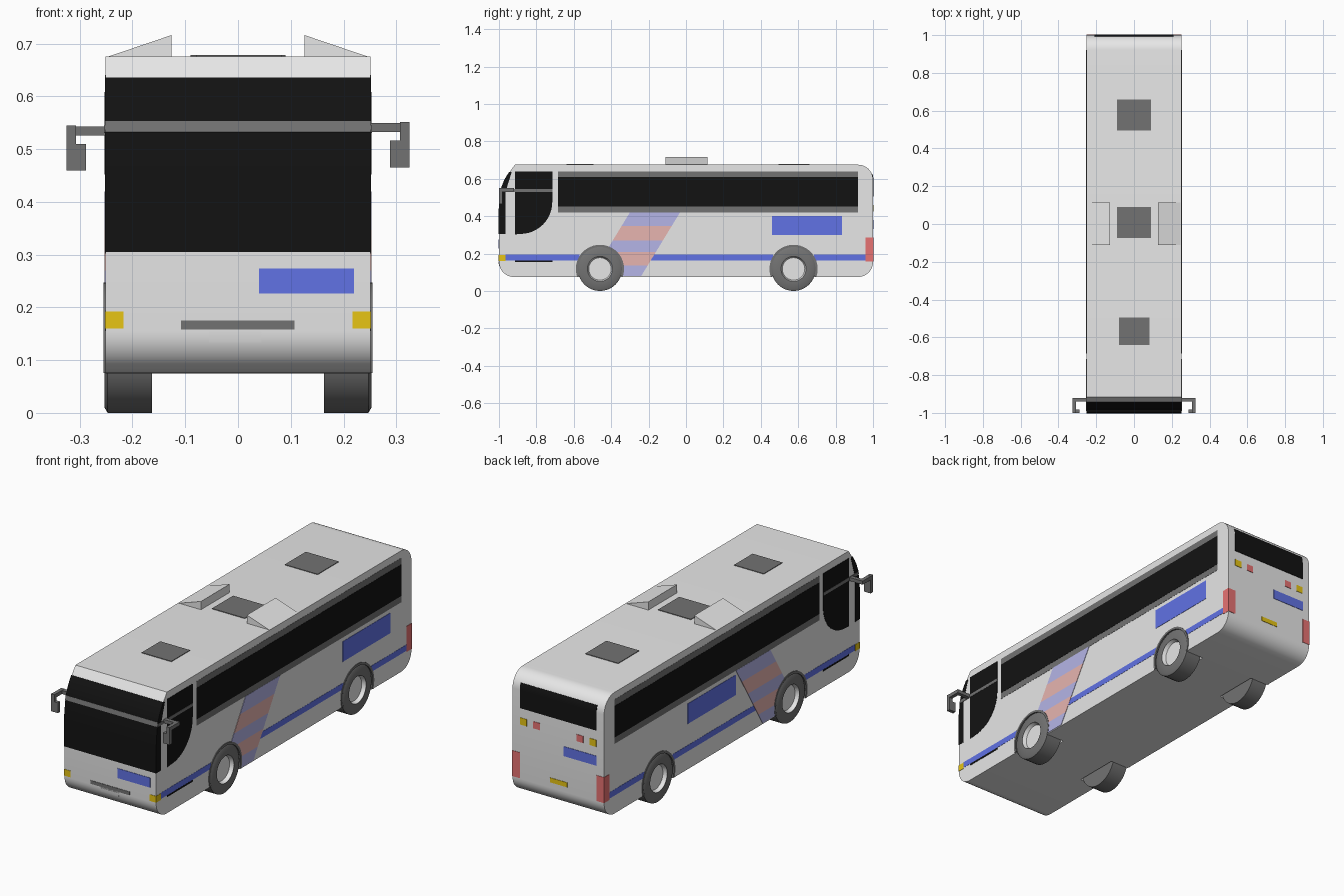
import bpy, bmesh
from math import sin, cos, pi, radians, sqrt

cube = bpy.data.objects.get("Cube")
if cube:
    bpy.data.objects.remove(cube, do_unlink=True)


def material(name, *rgb):
    m = bpy.data.materials.new(name)
    m.use_nodes = True
    m.diffuse_color = (*rgb, 1)
    m.node_tree.nodes["Principled BSDF"].inputs["Base Color"].default_value = (*rgb, 1)
    return m


PAINT = material("silver_paint", .8, .8, .8)
GLASS = material("black_glass", .006, .006, .006)
GREY = material("dark_grey", .17, .17, .17)
BLUE = material("blue", .12, .17, .78)
RED = material("red", .9, .19, .19)
AMBER = material("amber", .88, .61, .008)
PALE_BLUE = material("pale_blue", .53, .53, .92)
PINK = material("pink", .92, .53, .5)
WHITE = material("off_white", .9, .9, .9)


def finish(name, bm, mat, smooth=False):
    bmesh.ops.recalc_face_normals(bm, faces=bm.faces)
    me = bpy.data.meshes.new(name)
    bm.to_mesh(me)
    bm.free()
    me.materials.append(mat)
    ob = bpy.data.objects.new(name, me)
    bpy.context.collection.objects.link(ob)
    bpy.ops.object.select_all(action='DESELECT')
    ob.select_set(True)
    bpy.context.view_layer.objects.active = ob
    if smooth:
        bpy.ops.object.shade_smooth_by_angle(angle=radians(35))
    return ob


def prism(name, outline, a, b, mat, axis='X', smooth=False):
    """Extrude an outline of (y, z) along x, or of (x, z) along y."""
    bm = bmesh.new()
    put = (lambda p, t: (t, p[0], p[1])) if axis == 'X' else (lambda p, t: (p[0], t, p[1]))
    rings = [[bm.verts.new(put(p, t)) for p in outline] for t in (a, b)]
    n = len(outline)
    for i in range(n):
        j = (i + 1) % n
        bm.faces.new((rings[0][i], rings[0][j], rings[1][j], rings[1][i]))
    for r in rings:
        bm.faces.new(r)
    return finish(name, bm, mat, smooth)


def rect(y0, y1, z0, z1):
    return [(y0, z0), (y1, z0), (y1, z1), (y0, z1)]


def box(name, x0, x1, y0, y1, z0, z1, mat):
    return prism(name, rect(y0, y1, z0, z1), x0, x1, mat)


def lathe(name, profile, cy, cz, side, mat, steps=40):
    """Spin a profile of (radius, x) round the axle."""
    bm = bmesh.new()
    rings = [[bm.verts.new((side * x, cy + r * cos(2 * pi * i / steps), cz + r * sin(2 * pi * i / steps)))
              for i in range(steps)] for r, x in profile]
    for p, q in zip(rings, rings[1:]):
        for i in range(steps):
            j = (i + 1) % steps
            bm.faces.new((p[i], p[j], q[j], q[i]))
    bmesh.ops.remove_doubles(bm, verts=bm.verts, dist=1e-5)
    return finish(name, bm, mat, True)


def arc(cy, cz, r, a0, a1, n=10):
    return [(cy + r * cos(radians(a0 + (a1 - a0) * i / n)),
             cz + r * sin(radians(a0 + (a1 - a0) * i / n))) for i in range(n + 1)]


# Body shell: front and rear outlines, both running upwards
HALF, SKIN = .251, .2525
BOTTOM, TOP = .075, .675
FRONT = arc(-.92, .155, .08, 270, 180) + [(-1, .42), (-.998, .47), (-.99, .53), (-.983, .56),
                                        (-.971, .59), (-.957, .615), (-.942, .637), (-.915, TOP)]
REAR = arc(.92, .155, .08, 270, 360) + arc(.92, .595, .08, 0, 90)
body = prism("body_shell", FRONT + REAR[::-1], -HALF, HALF, PAINT, smooth=True)

# Wheel wells
AXLES = {"front": -.46, "rear": .575}
AXLE_Z, WELL = .118, .122
for end, y in AXLES.items():
    for s in (-1, 1):
        cutter = prism("well_cutter", arc(y, AXLE_Z, WELL, 0, 351, 39), s * .15, s * .3, PAINT)
        cutter.hide_render = True
        mod = body.modifiers.new("well", 'BOOLEAN')
        mod.operation, mod.solver, mod.object = 'DIFFERENCE', 'EXACT', cutter
        bpy.context.view_layer.objects.active = body
        bpy.ops.object.modifier_apply(modifier=mod.name)
        bpy.data.objects.remove(cutter, do_unlink=True)


def edge_y(chain, z):
    for (y0, z0), (y1, z1) in zip(chain, chain[1:]):
        if z0 <= z <= z1 and z1 > z0:
            return y0 + (y1 - y0) * (z - z0) / (z1 - z0)
    return chain[-1][0]


def follow(chain, z0, z1):
    zs = [z0] + [p[1] for p in chain if z0 + .001 < p[1] < z1 - .001] + [z1]
    return [(edge_y(chain, z), z) for z in sorted(set(zs))]


def wrap(name, chain, x0, x1, z0, z1, mat, out=.002):
    """Thin panel hugging the front or rear of the shell."""
    d = -out if chain is FRONT else out
    line = follow(chain, z0, z1)
    prism(name, [(y + d, z + out / 2 * (z > .5)) for y, z in line] + [(y - d, z) for y, z in line[::-1]],
          x0, x1, mat, smooth=True)


def side_plate(name, outline, mat, out=SKIN, sides=(1, -1)):
    for s in sides:
        prism(("left_" if s > 0 else "right_") + name, outline, s * .249, s * out, mat)


# Front panels
wrap("windscreen", FRONT, -SKIN, SKIN, .305, .635, GLASS)
wrap("windscreen_band", FRONT, -SKIN, SKIN, .53, .551, GREY, .004)
wrap("front_sign", FRONT, .04, .22, .226, .274, BLUE)
wrap("front_grille", FRONT, -.108, .107, .158, .175, GREY)
wrap("front_number_plate", FRONT, -.055, .045, .133, .154, WHITE)

# Rear panels
wrap("rear_window", REAR, -.21, .21, .505, .628, GLASS)
wrap("rear_sign", REAR, -.21, -.03, .332, .38, BLUE)
wrap("rear_number_plate", REAR, -.05, .045, .182, .205, AMBER)
for s in (-1, 1):
    wrap("headlamp", FRONT, *sorted((s * .217, s * SKIN)), .16, .192, AMBER)
    wrap("tail_lamp", REAR, *sorted((s * .21, s * SKIN)), .158, .285, RED)
    wrap("rear_indicator", REAR, *sorted((s * .172, s * .209)), .425, .459, AMBER)
    wrap("rear_brake_lamp", REAR, *sorted((s * .1, s * .137)), .425, .459, RED)

# Side glazing
side_plate("window_frame", rect(-.685, .92, .42, .64), GREY, .252)
side_plate("window_strip", rect(-.685, .92, .452, .608), GLASS, .253)
side_plate("cab_window", [(-.915, .64), (-.915, .302)] + arc(-.885, .475, .17, 270, 360, 12)
           + [(-.715, .64)], GLASS)
side_plate("windscreen_return", follow(FRONT, .305, .635) + [(-.932, .635), (-.965, .53), (-.965, .305)], GLASS)
side_plate("cab_band", rect(-.99, -.715, .53, .545), GREY, .2535)
side_plate("cab_sill_line", rect(-.915, -.715, .155, .164), GLASS)

# Side lamps, signs and waist stripe
side_plate("headlamp_return", rect(-1, -.965, .16, .192), AMBER)
side_plate("tail_lamp_return", follow(REAR, .158, .285) + [(.96, .285), (.96, .158)], RED)
for y0, y1 in ((-.965, -.57), (-.35, .465), (.685, .96)):
    side_plate("waist_stripe", rect(y0, y1, .164, .194), BLUE, .252)
side_plate("side_sign", rect(.46, .835, .3, .4), BLUE, sides=(1,))
side_plate("side_sign", rect(-.03, .345, .3, .4), BLUE, sides=(-1,))


# Slanted banner in alternating bands, trimmed round the front wheel
def banner_left(z):
    slant, dz = -.3 - .61 * (.42 - z), z - AXLE_Z
    return slant if abs(dz) > WELL else max(slant, AXLES["front"] + sqrt(WELL ** 2 - dz ** 2))


levels = [.42, .347, .27, .207, .135, .08]
for i, (z1, z0) in enumerate(zip(levels, levels[1:])):
    zs = [z0 + (z1 - z0) * k / 6 for k in range(7)]
    right = [(-.032 - .61 * (.42 - z), z) for z in (z1, z0)]
    side_plate("banner_band", [(banner_left(z), z) for z in zs] + right, PINK if i % 2 else PALE_BLUE, .2528)

# Wheels and arches
for end, y in AXLES.items():
    for s in (-1, 1):
        lathe(end + "_tyre", [(.067, .235), (.067, .253), (.108, .253), (.118, .247), (.118, .163), (0, .163)],
              y, AXLE_Z, s, GREY)
        lathe(end + "_hub", [(0, .234), (.06, .234), (.067, .252)], y, AXLE_Z, s, WHITE)
        prism(end + "_arch", arc(y, AXLE_Z, .129, -19, 199, 28) + arc(y, AXLE_Z, .117, 199, -19, 28),
              s * .235, s * .2545, GREY, smooth=True)

# Roof hatches and pods
for x0, x1, y0, y1 in ((-.09, .09, .495, .66), (-.09, .09, -.075, .09), (-.08, .083, -.64, -.495)):
    box("roof_hatch", x0, x1, y0, y1, .67, .678, GREY)
for s in (-1, 1):
    prism("roof_pod", [(s * .25, .674), (s * .126, .716), (s * .126, .674)], -.11, .115, PAINT, axis='Y')

# Mirrors: arm out, stem forward, post down, head inward
for s, dz in ((1, .006), (-1, 0)):
    parts = (("arm", .25, .325, -.94, -.92, .526, .543), ("stem", .307, .325, -.985, -.92, .526, .544),
             ("post", .307, .325, -1, -.982, .459, .545), ("head", .288, .325, -1, -.982, .459, .51))
    for name, x0, x1, y0, y1, z0, z1 in parts:
        box("mirror_" + name, s * x0, s * x1, y0, y1, z0 + dz, z1 + dz, GREY)
